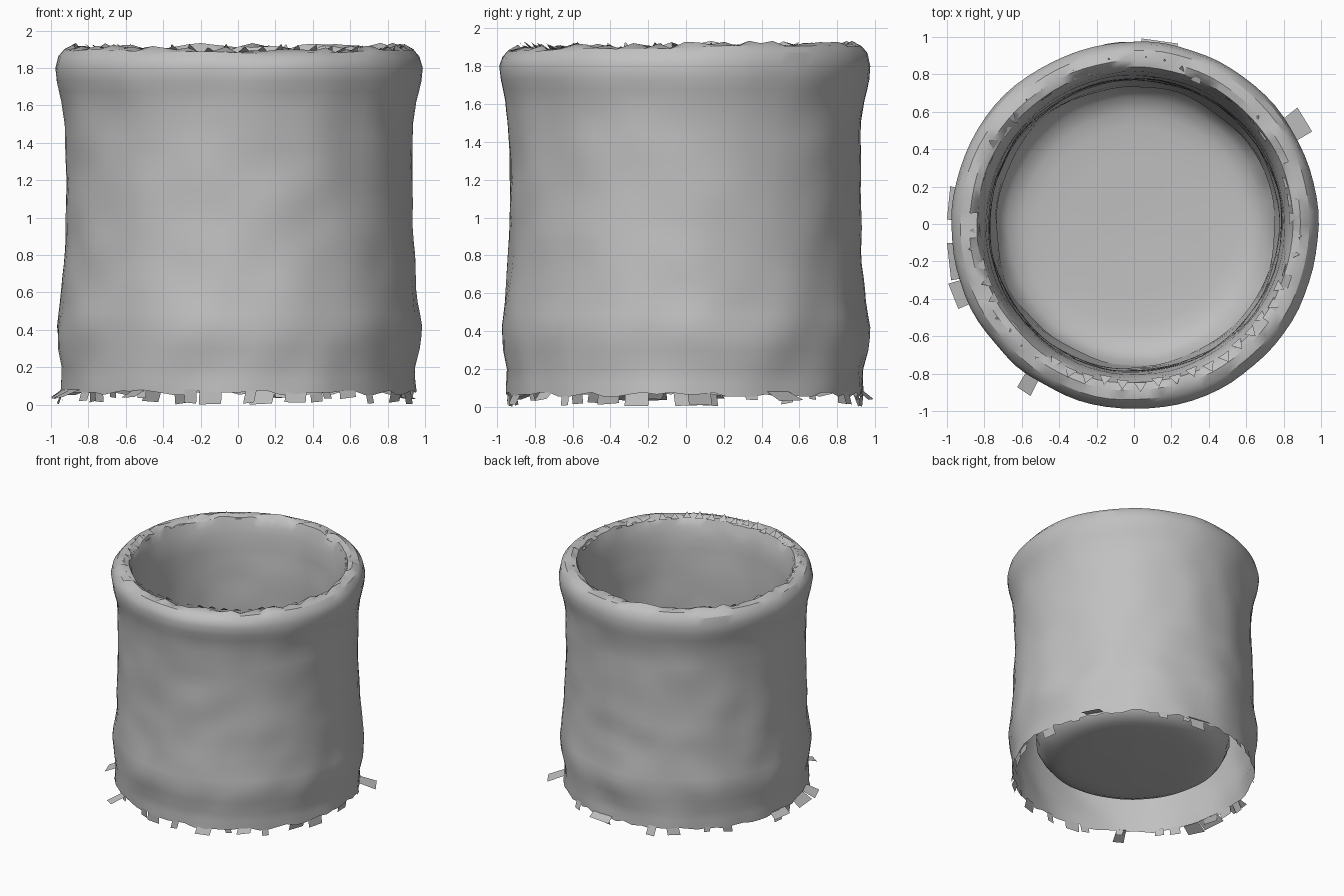
import bpy, bmesh, math, random
from mathutils import Vector, noise

random.seed(7)
SEG = 80

cube = bpy.data.objects.get("Cube")
if cube:
    bpy.data.objects.remove(cube, do_unlink=True)

# One plain grey clay colour
clay = bpy.data.materials.new("grey clay")
clay.use_nodes = True
GREY = (0.53, 0.53, 0.53, 1)
clay.diffuse_color = GREY
clay.node_tree.nodes["Principled BSDF"].inputs["Base Color"].default_value = GREY


def polar(r, a, z):
    return Vector((r * math.cos(a), r * math.sin(a), z))


def finish(bm, name):
    mesh = bpy.data.meshes.new(name)
    bm.to_mesh(mesh)
    bm.free()
    mesh.materials.append(clay)
    obj = bpy.data.objects.new(name, mesh)
    bpy.context.collection.objects.link(obj)
    bpy.ops.object.select_all(action='DESELECT')
    obj.select_set(True)
    bpy.context.view_layer.objects.active = obj
    bpy.ops.object.shade_smooth_by_angle(angle=math.radians(30))
    return obj


def resample(points, step):
    out = []
    for (r0, z0), (r1, z1) in zip(points, points[1:]):
        n = max(1, round(math.hypot(r1 - r0, z1 - z0) / step))
        out += [(r0 + (r1 - r0) * i / n, z0 + (z1 - z0) * i / n) for i in range(n)]
    return out + [points[-1]]


def lathe(bm, profile, wobble):
    """Spin a profile and dent it slightly, as hand-made clay."""
    rings = []
    for r, z in profile:
        ring = []
        for i in range(SEG):
            p = polar(r, math.tau * i / SEG, z)
            p *= 1 + wobble * noise.noise(p * 4) / max(p.length, 0.5)
            ring.append(bm.verts.new((p.x + 0.006, p.y - 0.006, z)))
        rings.append(ring)
    for a, b in zip(rings, rings[1:]):
        for i in range(SEG):
            j = (i + 1) % SEG
            bm.faces.new((a[i], a[j], b[j], b[i]))
    return rings


# Pot wall: outside, rolled lip and inside in one skin
outside = [(0.948, 0.065), (0.945, 0.2), (0.965, 0.3), (0.972, 0.42), (0.956, 0.55),
           (0.94, 0.75), (0.93, 1.0), (0.928, 1.3), (0.934, 1.5), (0.948, 1.62),
           (0.974, 1.73), (0.983, 1.8), (0.968, 1.86), (0.935, 1.897), (0.885, 1.91)]
inside = [(0.845, 1.895), (0.82, 1.83), (0.8, 1.72), (0.785, 1.5), (0.78, 1.1),
          (0.775, 0.6), (0.745, 0.36)]
bm = bmesh.new()
rings = lathe(bm, resample(outside + inside, 0.07), 0.02)
for v in rings[0]:
    v.co.z += random.choice((-0.012, 0, 0, 0.01))
for v in rings[-1]:
    v.co.z += random.uniform(-0.04, 0.02)
for v in bm.verts:
    if v.co.z > 1.82:
        v.co.z += 0.015 * noise.noise(v.co * 3) + 0.01 * v.co.y
        if math.hypot(v.co.x, v.co.y) < 0.9:
            v.co.z += random.uniform(-0.018, 0.018)
bmesh.ops.recalc_face_normals(bm, faces=bm.faces)
finish(bm, "pot_wall")

# Deep dished floor with a broken edge
bm = bmesh.new()
floor = [(0.755, 0.34), (0.725, 0.26), (0.68, 0.205), (0.6, 0.17), (0.45, 0.155), (0.08, 0.145)]
rings = lathe(bm, resample(floor, 0.1), 0.01)
for v in rings[0]:
    v.co.z += random.uniform(-0.03, 0.03)
bm.faces.new(rings[-1])
bmesh.ops.recalc_face_normals(bm, faces=bm.faces)
finish(bm, "pot_floor")

# Ragged fringe hanging from the foot
bm = bmesh.new()


def tab(angle, width, reach, top_z, low_z):
    lean = random.uniform(-0.02, 0.02)
    top = [polar(0.943, angle + s * width / 2, top_z) for s in (-1, 1)]
    low = [polar(0.943 + reach, angle + s * width / 2 + lean, low_z + random.uniform(0, 0.015))
           for s in (1, -1)]
    bm.faces.new([bm.verts.new(p) for p in top + low])


for i in range(40):
    if random.random() < 0.6:
        tab(math.tau * (i + random.random() * 0.5) / 40, random.uniform(0.05, 0.14),
            random.uniform(-0.02, 0.03), 0.08, random.choice((0, 0, 0.01, 0.03)))
# Wider tabs flaring outward: direction, width and reach
for degrees, width, reach in ((31, 0.14, 0.13), (82, 0.2, 0.05), (174, 0.18, 0.06),
                              (192, 0.2, 0.08), (202, 0.14, 0.1), (236, 0.08, 0.13)):
    tab(math.radians(degrees), width, reach, 0.08, 0.03)
for v in bm.verts:
    v.co.x = max(-1, min(1, v.co.x))
finish(bm, "foot_fringe")

# Small triangular chips along the inner lip
bm = bmesh.new()
for i in range(56):
    a = math.tau * i / 56
    r = random.uniform(0.825, 0.85)
    pts = (polar(r, a, 1.885), polar(r, a + 0.08, 1.885),
           polar(r + 0.05, a + 0.04, random.uniform(1.905, 1.93)))
    bm.faces.new([bm.verts.new(p) for p in pts])
finish(bm, "lip_chips")
